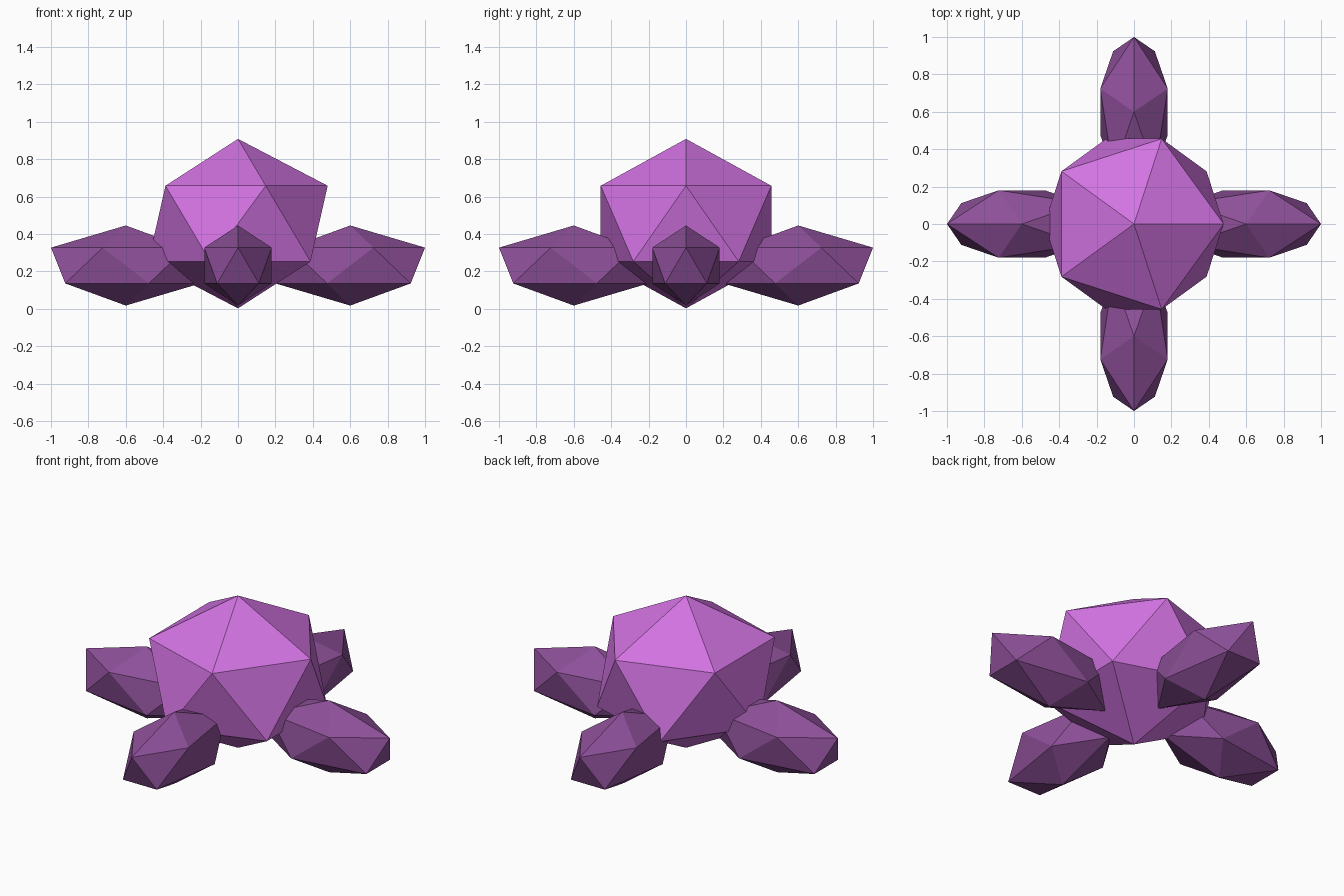
import bpy
import math
from mathutils import Matrix

if "Cube" in bpy.data.objects:
    bpy.data.objects.remove(bpy.data.objects["Cube"])


def material(name, rgb):
    mat = bpy.data.materials.new(name)
    mat.diffuse_color = (*rgb, 1.0)
    mat.use_nodes = True
    mat.node_tree.nodes["Principled BSDF"].inputs["Base Color"].default_value = mat.diffuse_color
    return mat


def stretched_icosahedron(name, scale, centre, turn, mat):
    """Flat 20-sided solid, stretched, moved outward, then turned about z."""
    bpy.ops.mesh.primitive_ico_sphere_add(subdivisions=1, radius=1.0)
    ob = bpy.context.object
    ob.name = name
    ob.data.transform(Matrix.Rotation(turn, 4, 'Z')
                      @ Matrix.Translation(centre)
                      @ Matrix.Diagonal((*scale, 1.0)))
    ob.data.materials.append(mat)
    return ob


light_purple = material("light purple", (0.645, 0.171, 0.76))
dark_purple = material("dark purple", (0.27, 0.08, 0.32))

# Body
stretched_icosahedron("body", (0.536, 0.536, 0.453), (0, 0, 0.455), 0, light_purple)

# Four feet around the body
for i, side in enumerate(("right", "back", "left", "front")):
    stretched_icosahedron(side + "_foot", (0.447, 0.212, 0.214), (0.6, 0, 0.231),
                          i * math.pi / 2, dark_purple)
